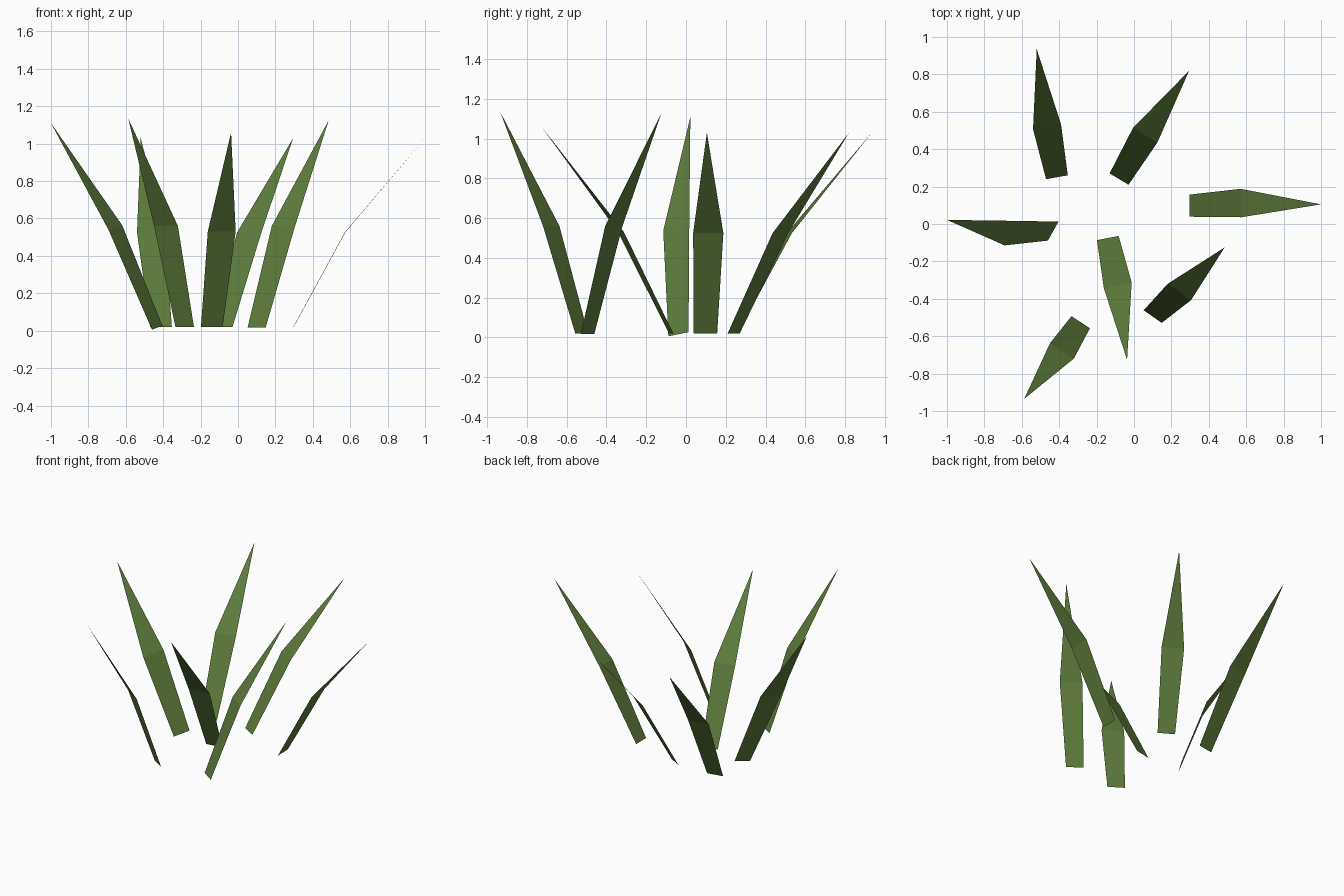
import bpy
from math import radians, cos, sin
from mathutils import Vector

if "Cube" in bpy.data.objects:
    bpy.data.objects.remove(bpy.data.objects["Cube"])

green = bpy.data.materials.new("leaf_green")
green.diffuse_color = (0.11, 0.2, 0.045, 1)
green.use_nodes = True
green.node_tree.nodes["Principled BSDF"].inputs["Base Color"].default_value = green.diffuse_color

BASE_W, MID_W = 0.118, 0.152


def blade(name, base, mid, tip, yaw, roll=0):
    """Folded grass blade: a quad from base to middle, then a pointed triangle."""
    side = Vector((cos(radians(yaw)) * cos(radians(roll)),
                   sin(radians(yaw)) * cos(radians(roll)),
                   sin(radians(roll))))
    b, m = Vector(base), Vector(mid)
    hb, hm = side * BASE_W / 2, side * MID_W / 2
    verts = [b - hb, b + hb, m + hm, m - hm, Vector(tip)]
    mesh = bpy.data.meshes.new(name)
    mesh.from_pydata(verts, [], [(0, 1, 2, 3), (3, 2, 4)])
    # keep the front of every blade on its upper side
    if mesh.polygons[0].normal.z < 0:
        mesh.flip_normals()
    mesh.materials.append(green)
    bpy.context.collection.objects.link(bpy.data.objects.new(name, mesh))


# centre line points (base, fold, tip) and direction of the blade's width
blade("blade_back_left", (-0.412, 0.25, 0.02), (-0.465, 0.52, 0.525), (-0.52, 0.935, 1.03), 10)
blade("blade_back", (-0.08, 0.24, 0.02), (0.06, 0.475, 0.525), (0.295, 0.82, 1.03), -31)
blade("blade_right", (0.297, 0.098, 0.02), (0.572, 0.112, 0.525), (1.0, 0.105, 1.03), -89)
blade("blade_left", (-0.432, -0.038, 0.016), (-0.655, -0.049, 0.55), (-1.0, 0.022, 1.11), 61, 10)
blade("blade_middle", (-0.14, -0.075, 0.02), (-0.087, -0.327, 0.53), (-0.037, -0.727, 1.06), 11)
blade("blade_front_left", (-0.285, -0.525, 0.02), (-0.385, -0.678, 0.56), (-0.587, -0.935, 1.135), -33)
blade("blade_front_right", (0.1, -0.495, 0.018), (0.243, -0.363, 0.56), (0.485, -0.125, 1.125), -35)
